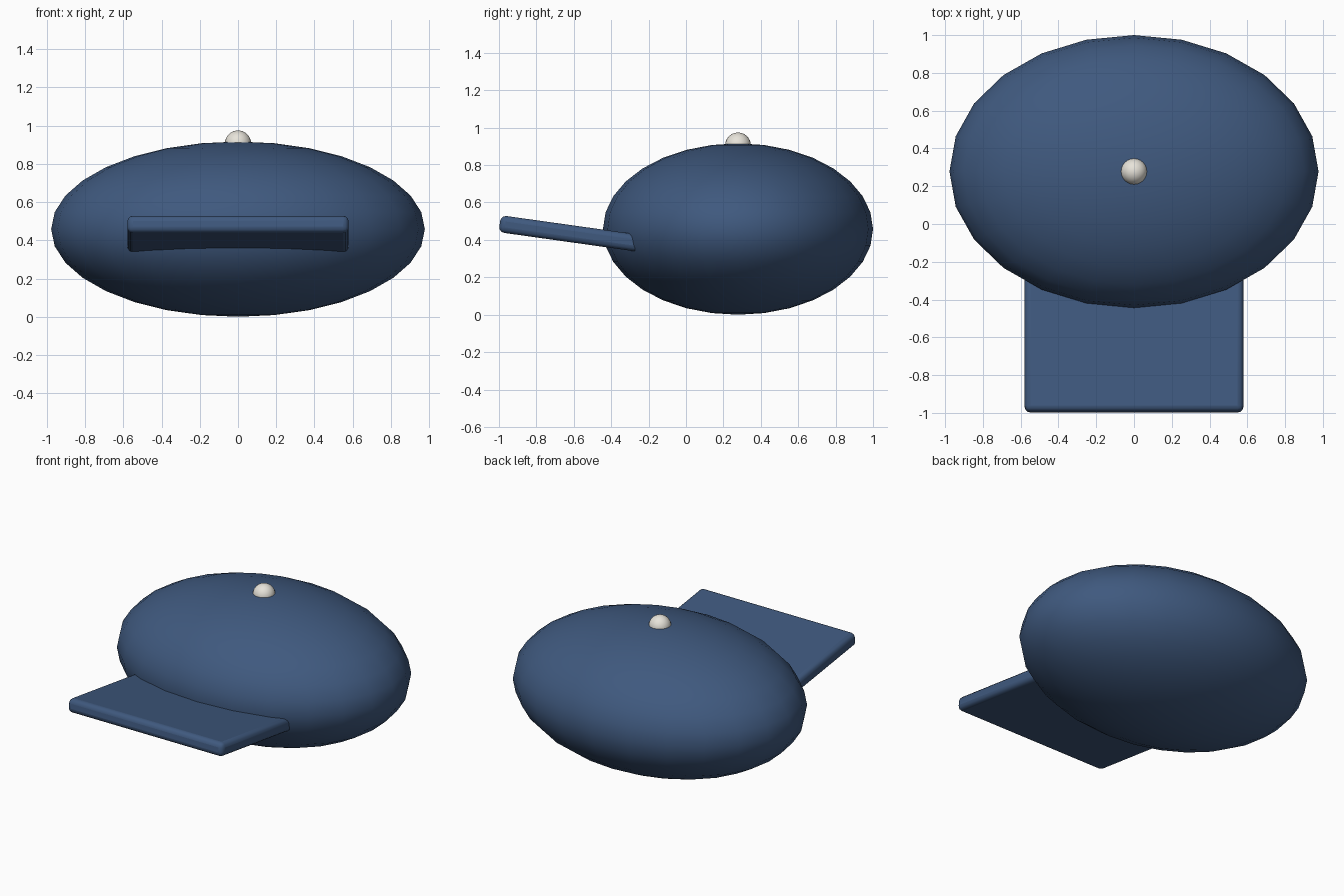
import bpy
from math import radians

if "Cube" in bpy.data.objects:
    bpy.data.objects.remove(bpy.data.objects["Cube"])


def material(name, rgb):
    m = bpy.data.materials.new(name)
    m.diffuse_color = (*rgb, 1)
    m.use_nodes = True
    m.node_tree.nodes["Principled BSDF"].inputs["Base Color"].default_value = m.diffuse_color
    return m


navy = material("navy_cloth", (0.05, 0.1, 0.21))
ivory = material("ivory", (0.8, 0.77, 0.7))


def finish(name, mat):
    ob = bpy.context.object
    ob.name = name
    ob.data.materials.append(mat)
    return ob


def ellipsoid(name, loc, radii, segments, rings, mat):
    bpy.ops.mesh.primitive_uv_sphere_add(segments=segments, ring_count=rings, radius=1, location=loc)
    ob = finish(name, mat)
    ob.scale = radii
    bpy.ops.object.transform_apply(location=False, rotation=False, scale=True)
    bpy.ops.object.shade_smooth()
    return ob


# Crown: wide flattened dome
ellipsoid("crown", (0, 0.278, 0.458), (0.977, 0.722, 0.458), 24, 16, navy)

# Button on top of the crown
ellipsoid("top_button", (0, 0.278, 0.905), (0.069, 0.069, 0.069), 24, 16, ivory)

# Peak: rounded plate tilted up at the front, its rear end buried in the crown
bpy.ops.mesh.primitive_cube_add(size=1, location=(0, -0.55, 0.424))
peak = finish("peak", navy)
peak.scale = (1.158, 0.9, 0.091)
bpy.ops.object.transform_apply(location=False, rotation=False, scale=True)
peak.rotation_euler.x = radians(-8)
bevel = peak.modifiers.new("rounded_edges", "BEVEL")
bevel.width = 0.03
bevel.segments = 3
bpy.ops.object.shade_smooth_by_angle(angle=radians(35))
